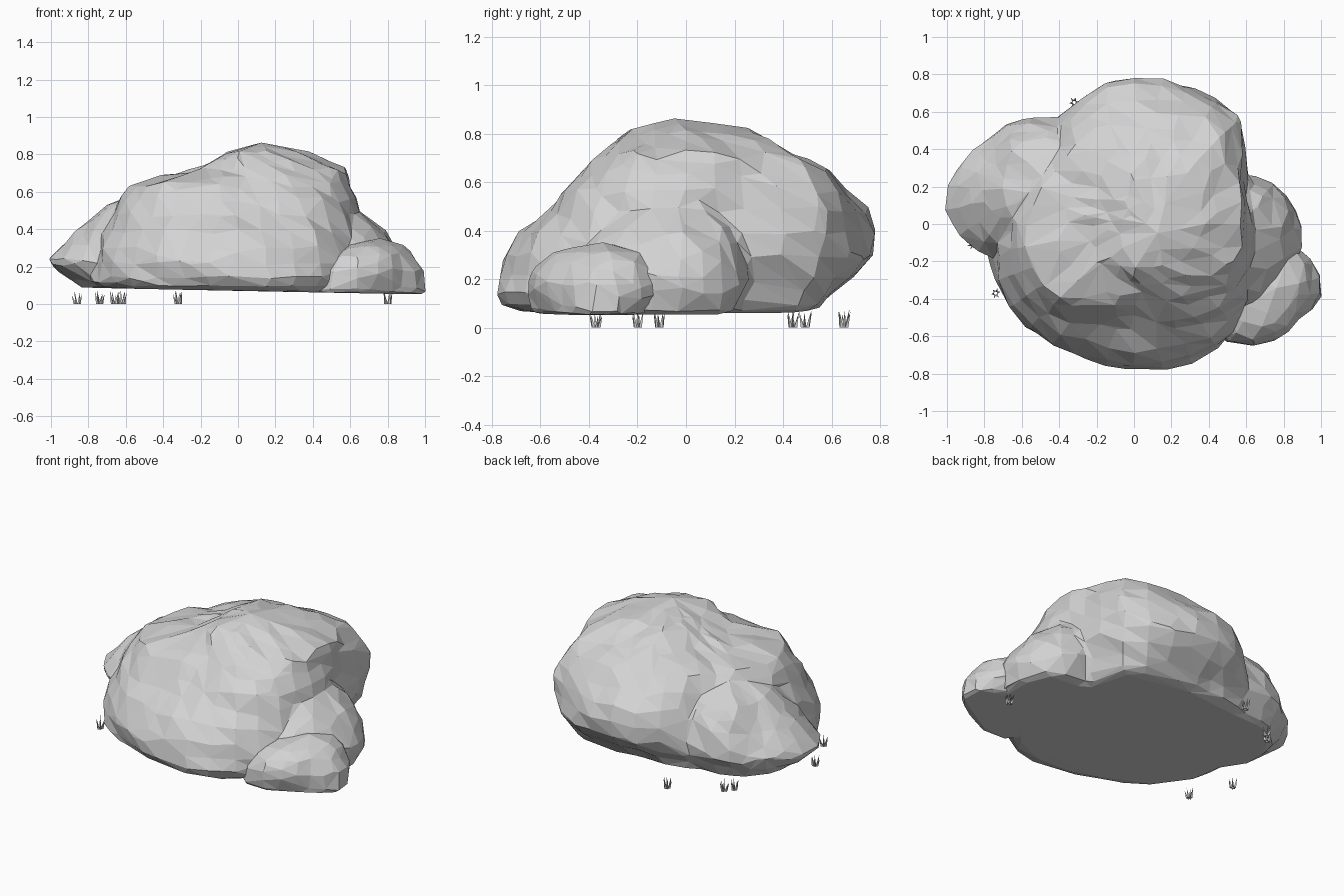
import bpy, bmesh, math, random
from mathutils import Vector

if "Cube" in bpy.data.objects:
    bpy.data.objects.remove(bpy.data.objects["Cube"])

random.seed(7)
stone = bpy.data.materials.new("stone grey")
stone.diffuse_color = (0.65, 0.65, 0.65, 1)
stone.use_nodes = True
stone.node_tree.nodes["Principled BSDF"].inputs["Base Color"].default_value = stone.diffuse_color


def add_object(mesh, name):
    mesh.materials.clear()
    mesh.materials.append(stone)
    obj = bpy.data.objects.new(name, mesh)
    bpy.context.collection.objects.link(obj)
    return obj


def radius(radii, t):
    """Periodic smooth interpolation of a ring of radii, t in 0..1."""
    n = len(radii)
    i = int(t * n)
    f = t * n - i
    a, b, c, d = (radii[(i + k) % n] for k in (-1, 0, 1, 2))
    return b + 0.5 * f * (c - a + f * (2*a - 5*b + 4*c - d + f * (3*(b - c) + d - a)))


def rock(bm, centre, levels, apex, count, rough):
    """Add a stone lofted through contour rings, closed by an apex."""
    z0, r0 = levels[0]
    full = [(.07, [r * .93 for r in r0])]            # gently rounded underside
    for (z0, r0), (z1, r1) in zip(levels, levels[1:]):
        full.append((z0, r0))
        if z1 - z0 > 0.07:                           # half-way contour
            full.append(((z0 + z1) / 2, [(p + q) / 2 + 0.01 for p, q in zip(r0, r1)]))
    full.append(levels[-1])
    rings = []
    for k, (z, radii) in enumerate(full):
        ring = []
        for j in range(count):
            t = j / count
            a = 2 * math.pi * t
            r = radius(radii, t) + random.uniform(-rough, rough)
            x, y = centre[0] + r * math.cos(a), centre[1] + r * math.sin(a)
            # the underside tilts, lowest on the right
            dz = random.uniform(-rough, rough) if k > 1 else -.02 * x
            ring.append(bm.verts.new((x, y, z + dz)))
        rings.append(ring)
    tip = bm.verts.new(apex)
    for lo, hi in zip(rings, rings[1:]):
        for j in range(count):
            n = (j + 1) % count
            bm.faces.new((lo[j], lo[n], hi[j]))
            bm.faces.new((lo[n], hi[n], hi[j]))
    for j in range(count):
        bm.faces.new((rings[-1][j], rings[-1][(j + 1) % count], tip))
    bm.faces.new(rings[0][::-1])


def weather(bm, name, voxel, smooth, faces):
    """Fuse the lofts into one stone, wear the seams and chip it into facets."""
    mesh = bpy.data.meshes.new(name)
    bm.to_mesh(mesh)
    bm.free()
    raw = add_object(mesh, name + "_raw")
    m = raw.modifiers.new("fuse", 'REMESH')
    m.mode = 'VOXEL'
    m.voxel_size = voxel
    m = raw.modifiers.new("wear", 'SMOOTH')
    m.factor, m.iterations = 0.5, smooth
    bpy.context.view_layer.update()
    count = len(raw.evaluated_get(bpy.context.evaluated_depsgraph_get()).data.polygons) * 2
    m = raw.modifiers.new("chip", 'DECIMATE')
    m.ratio = min(1, faces / count)
    bpy.context.view_layer.update()
    dg = bpy.context.evaluated_depsgraph_get()
    done = bpy.data.meshes.new_from_object(raw.evaluated_get(dg))
    bpy.data.objects.remove(raw)
    for p in done.polygons:
        p.use_smooth = False
    return add_object(done, name)


# Boulder: main mass, contours counter-clockwise from +x, undercut at the back
bm = bmesh.new()
rock(bm, (0, 0), [
    (.09, [.66, .58, .66, .60, .55, .59, .68, .66, .75, .80, .78, .73, .75, .77, .75, .71]),
    (.14, [.67, .60, .69, .65, .60, .62, .69, .67, .76, .81, .80, .75, .78, .80, .78, .72]),
    (.29, [.66, .65, .78, .79, .78, .73, .67, .67, .73, .77, .77, .74, .76, .77, .76, .71]),
    (.48, [.64, .63, .80, .77, .76, .70, .60, .61, .66, .70, .67, .60, .57, .61, .68, .66]),
    (.64, [.60, .60, .70, .63, .58, .57, .51, .53, .57, .60, .55, .46, .42, .47, .56, .60]),
    (.72, [.57, .58, .58, .48, .42, .36, .28, .22, .22, .25, .26, .29, .32, .37, .46, .54]),
    (.81, [.37, .38, .36, .27, .22, .12, .06, .04, .03, .04, .10, .17, .23, .26, .29, .34]),
], (.13, -.05, .865), 32, .018)
# leaning lobe on the left
rock(bm, (-.62, .2), [
    (.10, [.30, .36, .27, .24, .24, .30, .36, .30]),
    (.23, [.30, .44, .35, .30, .40, .41, .38, .32]),
    (.38, [.30, .41, .32, .22, .25, .28, .32, .30]),
    (.52, [.30, .34, .22, .10, .07, .11, .20, .28]),
], (-.42, .2, .63), 18, .014)
# shoulder on the right
rock(bm, (.6, -.02), [
    (.09, [.26, .25, .22, .20, .20, .20, .46, .35]),
    (.20, [.29, .28, .28, .25, .20, .20, .46, .36]),
    (.34, [.22, .22, .24, .20, .20, .20, .40, .26]),
    (.46, [.10, .12, .15, .15, .15, .15, .25, .13]),
], (.56, -.04, .56), 18, .012)
weather(bm, "boulder", .024, 3, 900)

# Small stone at the front right
bm = bmesh.new()
rock(bm, (.75, -.38), [
    (.085, [.26, .25, .22, .20, .40, .37, .20, .18]),
    (.13, [.25, .28, .27, .22, .37, .36, .23, .19]),
    (.23, [.20, .25, .27, .22, .26, .31, .24, .17]),
    (.31, [.13, .19, .21, .17, .14, .20, .15, .11]),
], (.76, -.35, .355), 16, .01)
weather(bm, "small_stone", .022, 2, 190)

# Grass tufts: thin three-sided blades fanning out of the ground
tufts = [(-.32, .65), (-.86, -.11), (-.74, -.37), (-.66, .44), (-.62, .49), (.80, -.20)]
for i, (cx, cy) in enumerate(tufts):
    bm = bmesh.new()
    for b in range(6):
        a = b * math.tau / 6 + random.uniform(-.3, .3)
        out = Vector((math.cos(a), math.sin(a), 0))
        root = Vector((cx, cy, 0)) + out * .012
        h = random.uniform(.05, .08)
        base = [bm.verts.new(root + .008 * Vector((math.cos(a + s), math.sin(a + s), 0)))
                for s in (0, math.tau / 3, 2 * math.tau / 3)]
        tip = bm.verts.new(root + out * random.uniform(.008, .02) + Vector((0, 0, h)))
        bm.faces.new(base[::-1])
        for j in range(3):
            bm.faces.new((base[j], base[(j + 1) % 3], tip))
    mesh = bpy.data.meshes.new("grass_tuft")
    bm.to_mesh(mesh)
    bm.free()
    add_object(mesh, "grass_tuft_%d" % (i + 1))
